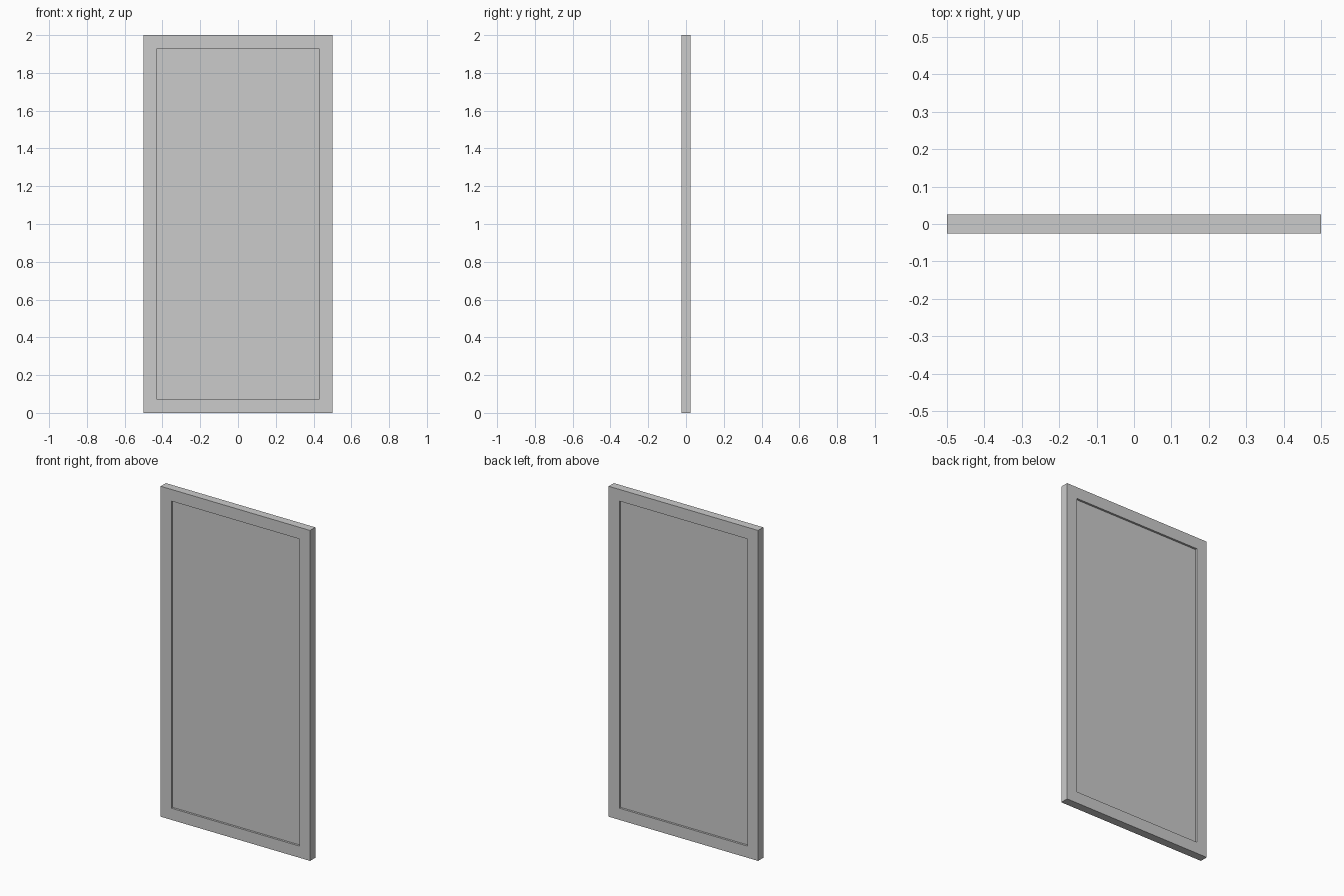
import bpy
import bmesh
from mathutils import Matrix, Vector

if "Cube" in bpy.data.objects:
    bpy.data.objects.remove(bpy.data.objects["Cube"])

WIDTH, DEPTH, HEIGHT = 1.0, 0.05, 2.0
BORDER, RECESS = 0.1, 0.0125

# Door slab
bm = bmesh.new()
bmesh.ops.create_cube(bm, size=1.0, matrix=Matrix.Translation((0, 0, HEIGHT / 2))
                      @ Matrix.Diagonal((WIDTH, DEPTH, HEIGHT, 1)))
bm.normal_update()

# Recessed panel on front and back
for face in [f for f in bm.faces if abs(f.normal.y) > 0.9]:
    inward = -face.normal.copy()
    bmesh.ops.inset_individual(bm, faces=[face], thickness=BORDER)
    new = bmesh.ops.extrude_discrete_faces(bm, faces=[face])["faces"][0]
    bmesh.ops.translate(bm, verts=new.verts, vec=inward * RECESS)

bmesh.ops.recalc_face_normals(bm, faces=bm.faces)
mesh = bpy.data.meshes.new("door_panel")
bm.to_mesh(mesh)
bm.free()
bpy.context.collection.objects.link(bpy.data.objects.new("door_panel", mesh))
